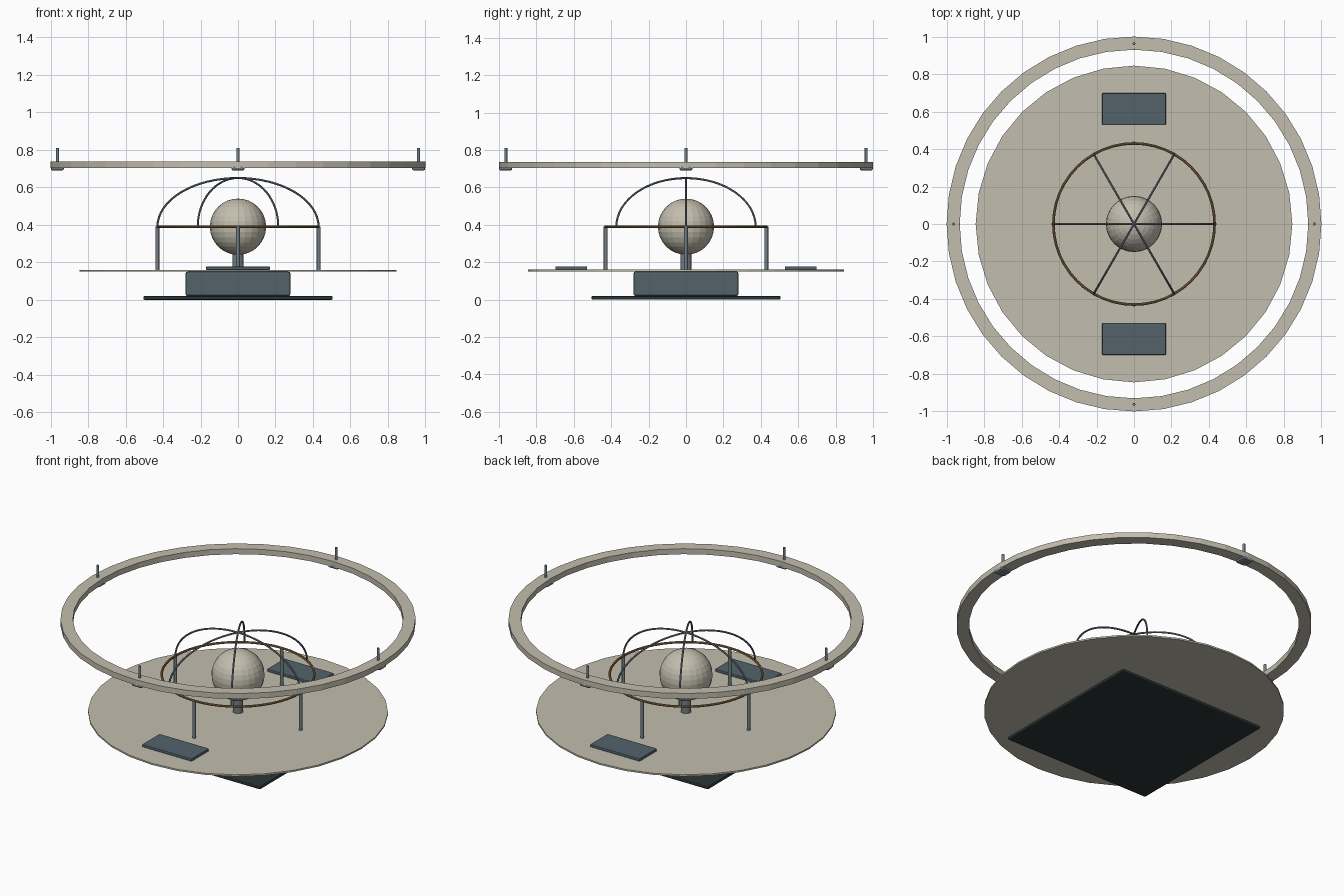
import bpy, bmesh, math
from mathutils import Matrix, Vector

cube = bpy.data.objects.get("Cube")
if cube:
    bpy.data.objects.remove(cube, do_unlink=True)


def material(name, r, g, b):
    m = bpy.data.materials.new(name)
    m.use_nodes = True
    m.diffuse_color = (r, g, b, 1)
    m.node_tree.nodes["Principled BSDF"].inputs["Base Color"].default_value = (r, g, b, 1)
    return m


CREAM = material("warm_cream", 0.54, 0.51, 0.42)
SLATE = material("slate_blue", 0.085, 0.125, 0.145)
STEEL = material("steel_grey", 0.18, 0.215, 0.24)
BLACK = material("near_black", 0.025, 0.036, 0.036)
BRONZE = material("bronze", 0.30, 0.17, 0.06)


def finish(name, bm, mat, smooth=False):
    bmesh.ops.recalc_face_normals(bm, faces=bm.faces)
    mesh = bpy.data.meshes.new(name)
    bm.to_mesh(mesh)
    bm.free()
    mesh.materials.append(mat)
    obj = bpy.data.objects.new(name, mesh)
    bpy.context.collection.objects.link(obj)
    if smooth:
        bpy.ops.object.select_all(action='DESELECT')
        obj.select_set(True)
        bpy.context.view_layer.objects.active = obj
        bpy.ops.object.shade_smooth_by_angle(angle=math.radians(40))
    return obj


def box(name, x, y, z0, z1, w, d, mat, bevel=0):
    bm = bmesh.new()
    bmesh.ops.create_cube(bm, size=1)
    bmesh.ops.scale(bm, vec=(w, d, z1 - z0), verts=bm.verts)
    bmesh.ops.translate(bm, vec=(x, y, (z0 + z1) / 2), verts=bm.verts)
    if bevel:
        bmesh.ops.bevel(bm, geom=list(bm.edges), offset=bevel, segments=2,
                        profile=0.5, affect='EDGES')
    return finish(name, bm, mat)


def cylinder(name, x, y, z0, z1, radius, sides, mat, smooth=True):
    bm = bmesh.new()
    bmesh.ops.create_cone(bm, cap_ends=True, segments=sides, radius1=radius, radius2=radius,
                          depth=z1 - z0,
                          matrix=Matrix.Translation((x, y, (z0 + z1) / 2)))
    return finish(name, bm, mat, smooth)


def lathe(name, profile, steps, mat, smooth=False):
    """Spin a closed (radius, height) outline round the z axis."""
    bm = bmesh.new()
    verts = [bm.verts.new((r, 0, z)) for r, z in profile]
    edges = [bm.edges.new((v, verts[i - 1])) for i, v in enumerate(verts)]
    bmesh.ops.spin(bm, geom=verts + edges, cent=(0, 0, 0), axis=(0, 0, 1),
                   angle=math.tau, steps=steps, use_merge=True)
    bmesh.ops.remove_doubles(bm, verts=bm.verts, dist=0.0001)
    return finish(name, bm, mat, smooth)


def arch(name, angle, radius, base, height, thickness, mat):
    """Half-ellipse tube standing across the centre."""
    bm = bmesh.new()
    steps, sides, rings = 32, 8, []
    for i in range(steps + 1):
        t = math.pi * i / steps
        centre = Vector((radius * math.cos(t), 0, base + height * math.sin(t)))
        normal = Vector((height * math.cos(t), 0, radius * math.sin(t))).normalized()
        ring = []
        for j in range(sides):
            a = math.tau * j / sides
            offset = normal * math.cos(a) + Vector((0, 1, 0)) * math.sin(a)
            ring.append(bm.verts.new(centre + offset * thickness))
        rings.append(ring)
    for a, b in zip(rings, rings[1:]):
        for j in range(sides):
            bm.faces.new((a[j - 1], a[j], b[j], b[j - 1]))
    bm.faces.new(rings[0])
    bm.faces.new(rings[-1])
    bmesh.ops.rotate(bm, cent=(0, 0, 0), matrix=Matrix.Rotation(angle, 3, 'Z'), verts=bm.verts)
    return finish(name, bm, mat, True)


# Foot, body and deck
box("base_plate", 0, 0, 0, 0.02, 1.01, 1.01, BLACK, 0.007)
box("body_block", 0, 0, 0.02, 0.15, 0.56, 0.56, SLATE, 0.01)
cylinder("deck_disc", 0, 0, 0.15, 0.16, 0.845, 32, CREAM, False)
for side, sign in (("front", -1), ("back", 1)):
    box(side + "_deck_panel", 0, sign * 0.613, 0.16, 0.177, 0.34, 0.17, SLATE, 0.003)

# Globe on its pedestal
cylinder("pedestal", 0, 0, 0.16, 0.25, 0.03, 16, STEEL)
bm = bmesh.new()
bmesh.ops.create_uvsphere(bm, u_segments=24, v_segments=16, radius=0.15,
                          matrix=Matrix.Translation((0, 0, 0.39)))
finish("globe", bm, CREAM)

# Cage: hoop and three crossing arches
hoop = [(0.43 + 0.007 * math.cos(math.tau * i / 8), 0.39 + 0.007 * math.sin(math.tau * i / 8))
        for i in range(8)]
lathe("cage_hoop", hoop, 48, BRONZE, True)
for i in range(3):
    arch(f"cage_arch_{i + 1}", i * math.pi / 3, 0.43, 0.39, 0.26, 0.0055, STEEL)

# Floating outer ring
lathe("outer_ring", [(0.93, 0.703), (1, 0.703), (1, 0.737), (0.93, 0.737)], 40, CREAM)

# Cage posts, ring pins and ring pads at the four quarters
for side, x, y in (("left", 1, 0), ("right", -1, 0), ("front", 0, -1), ("back", 0, 1)):
    cylinder(side + "_cage_post", x * 0.43, y * 0.43, 0.16, 0.39, 0.01, 12, STEEL)
    cylinder(side + "_ring_pin", x * 0.963, y * 0.963, 0.72, 0.81, 0.008, 10, STEEL)
    box(side + "_ring_pad", x * 0.964, y * 0.964, 0.69, 0.72, 0.07, 0.07, STEEL, 0.01)
